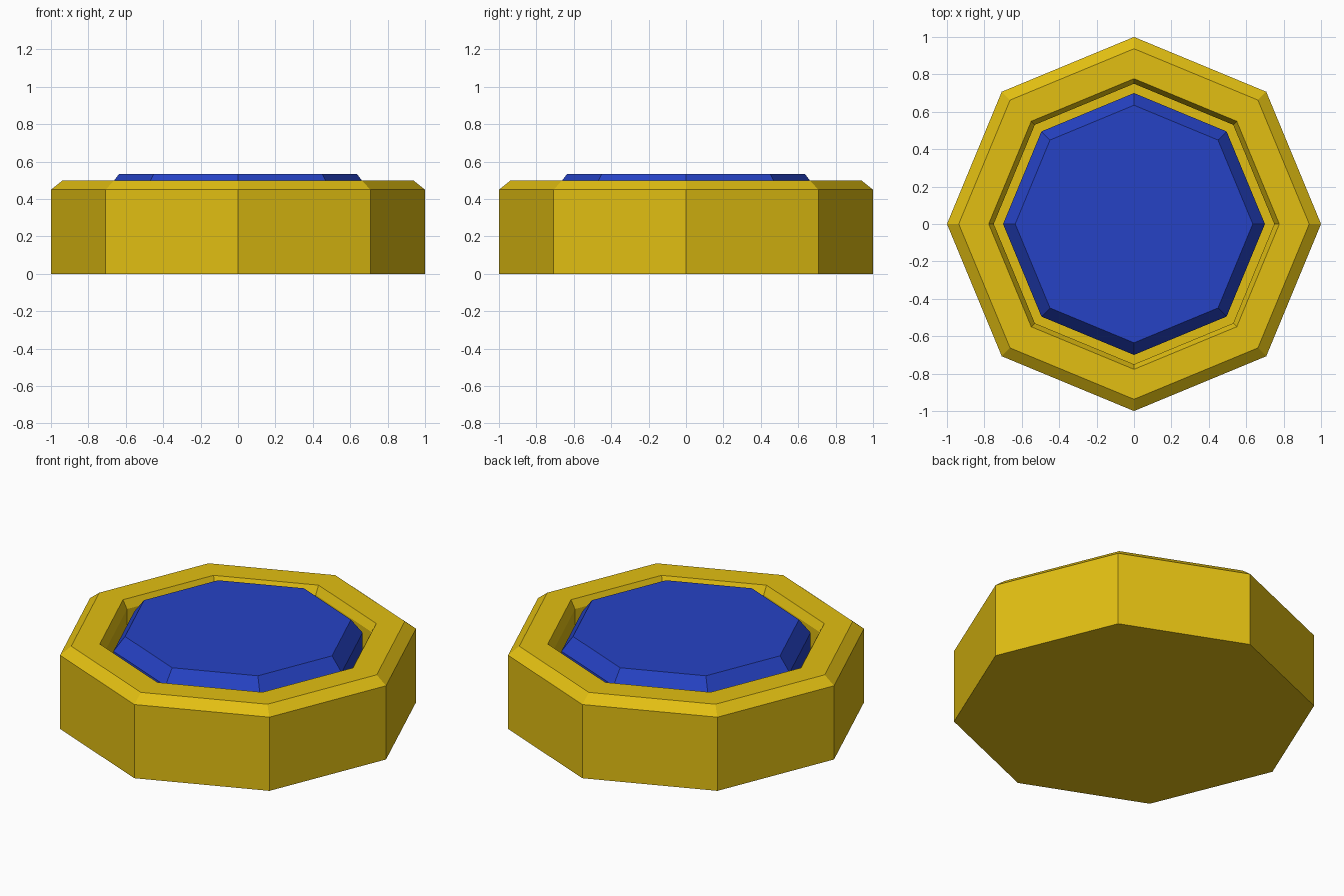
import bpy, bmesh, math

if "Cube" in bpy.data.objects:
    bpy.data.objects.remove(bpy.data.objects["Cube"])

SIDES = 8


def material(name, rgb):
    m = bpy.data.materials.new(name)
    m.diffuse_color = (*rgb, 1.0)
    m.use_nodes = True
    m.node_tree.nodes["Principled BSDF"].inputs["Base Color"].default_value = m.diffuse_color
    return m


def lathe(name, profile, mat):
    """Flat-sided solid made by turning (radius, height) points, capped at both ends."""
    bm = bmesh.new()
    rings = []
    for r, z in profile:
        ring = []
        for i in range(SIDES):
            a = 2 * math.pi * i / SIDES
            ring.append(bm.verts.new((r * math.cos(a), r * math.sin(a), z)))
        rings.append(ring)
    for lo, hi in zip(rings, rings[1:]):
        for i in range(SIDES):
            j = (i + 1) % SIDES
            bm.faces.new((lo[i], lo[j], hi[j], hi[i]))
    bm.faces.new(rings[0][::-1])
    bm.faces.new(rings[-1])
    mesh = bpy.data.meshes.new(name)
    bm.to_mesh(mesh)
    bm.free()
    mesh.materials.append(mat)
    obj = bpy.data.objects.new(name, mesh)
    bpy.context.collection.objects.link(obj)
    return obj


gold = material("golden yellow", (0.76, 0.52, 0.006))
blue = material("deep blue", (0.019, 0.055, 0.56))

# housing: chamfered octagon with a recess in the top
lathe("housing", [(1.0, 0), (1.0, 0.45), (0.937, 0.5), (0.777, 0.5),
                  (0.75, 0.45), (0.75, 0.2)], gold)

# button: chamfered octagon standing in the recess
lathe("button", [(0.70, 0.2), (0.70, 0.45), (0.635, 0.535)], blue)
